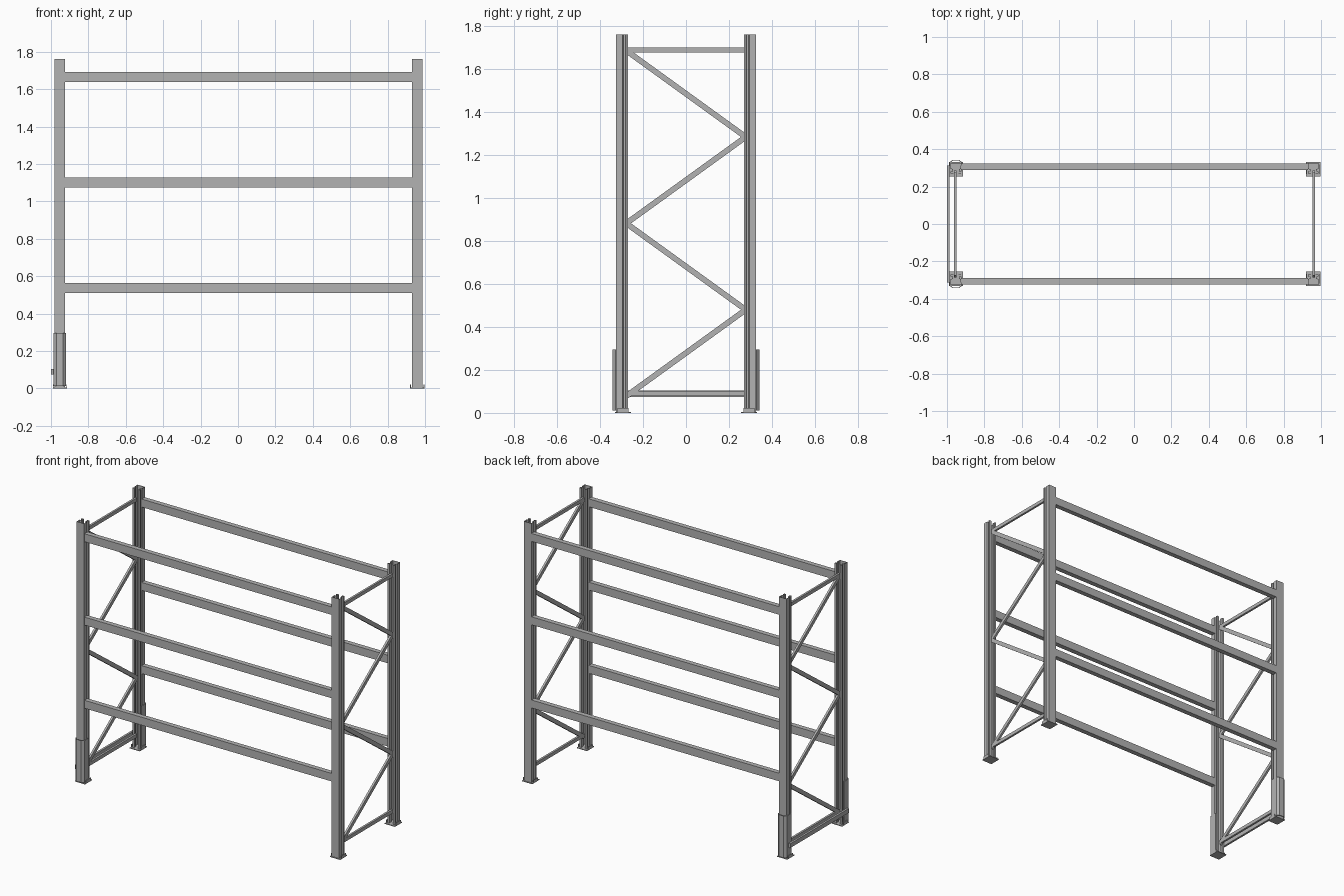
import bpy
import math
from mathutils import Vector

if "Cube" in bpy.data.objects:
    bpy.data.objects.remove(bpy.data.objects["Cube"], do_unlink=True)

steel = bpy.data.materials.new("steel_grey")
steel.use_nodes = True
GREY = (0.45, 0.45, 0.45, 1)
steel.diffuse_color = GREY
steel.node_tree.nodes["Principled BSDF"].inputs["Base Color"].default_value = GREY

HEIGHT = 1.76
POST_Y = 0.326                       # outer face of the uprights
FRAMES = {"right": -0.952, "left": 0.958}
ENDS = {"front": -1, "back": 1}


def add_mesh(name, verts, faces):
    mesh = bpy.data.meshes.new(name)
    mesh.from_pydata(verts, [], faces)
    mesh.materials.append(steel)
    obj = bpy.data.objects.new(name, mesh)
    bpy.context.collection.objects.link(obj)
    return obj


def box(name, low, high):
    verts = [(x, y, z) for x in (low[0], high[0])
             for y in (low[1], high[1]) for z in (low[2], high[2])]
    faces = [(0, 1, 3, 2), (4, 6, 7, 5), (0, 4, 5, 1),
             (2, 3, 7, 6), (0, 2, 6, 4), (1, 5, 7, 3)]
    return add_mesh(name, verts, faces)


def sheet(name, half, x, y, side, z0, z1, thick):
    """Folded sheet: mirrored half section (x offset, depth inwards), extruded up."""
    section = [(-u, v) for u, v in reversed(half)] + half
    pts = [(x + u, side * (y - v)) for u, v in section]
    n = len(pts)
    verts = [(*p, z) for z in (z0, z1) for p in pts]
    faces = [(i, i + 1, n + i + 1, n + i) for i in range(n - 1)]
    if side > 0:
        faces = [f[::-1] for f in faces]
    obj = add_mesh(name, verts, faces)
    solid = obj.modifiers.new("thickness", "SOLIDIFY")
    solid.thickness = thick
    solid.offset = -1
    return obj


def brace(name, x, start, end, width=0.026, depth=0.014):
    """Flat bar in the side plane between two (y, z) points."""
    a, b = Vector(start), Vector(end)
    length = (b - a).length
    bar = box(name, (-depth / 2, -length / 2, -width / 2),
              (depth / 2, length / 2, width / 2))
    mid = (a + b) / 2
    bar.location = (x, mid.x, mid.y)
    bar.rotation_euler.x = math.atan2(b.y - a.y, b.x - a.x)


# Section halves
POST = [(0.028, 0), (0.028, 0.031), (0.018, 0.035), (0.018, 0.044),
        (0.028, 0.046), (0.028, 0.056), (0.013, 0.056)]
GUARD = [(0.018, 0), (0.034, 0.014), (0.034, 0.062)]

for frame, x in FRAMES.items():
    for end, side in ENDS.items():
        tag = f"{end}_{frame}"
        # Upright and its foot
        sheet(f"upright_{tag}", POST, x, POST_Y, side, 0.003, HEIGHT, 0.003)
        y0, y1 = sorted((side * 0.255, side * 0.331))
        box(f"foot_plate_{tag}", (x - 0.038, y0, 0), (x + 0.038, y1, 0.005))
        w0, w1 = sorted((side * 0.268, side * 0.318))
        for edge in (-1, 1):
            a, b = sorted((x + edge * 0.034, x + edge * 0.038))
            box(f"foot_flange_{tag}", (a, w0, 0), (b, w1, 0.022))
        # Impact guards on one end frame only
        if frame == "right":
            sheet(f"guard_{tag}", GUARD, x - 0.001, 0.343, side, 0.012, 0.295, 0.004)

    # Horizontal braces and zigzag diagonals
    bx = x + 0.003 * (1 if x > 0 else -1)
    for name, z in (("lower", 0.091), ("upper", 1.688)):
        brace(f"{name}_brace_{frame}", bx, (-0.275, z), (0.275, z), 0.024)
    for i in range(4):
        s = -1 if i % 2 == 0 else 1
        brace(f"diagonal_brace_{frame}_{i + 1}", bx, (s * 0.278, 0.078 + i * 0.402),
              (-s * 0.278, 0.078 + (i + 1) * 0.402))

# Low protective rail joining the guards
box("guard_rail", (-1.0, -0.312, 0.075), (-0.986, 0.312, 0.104))

# Load beams
for level, z in enumerate((0.537, 1.1, 1.664), 1):
    for end, side in ENDS.items():
        y0, y1 = sorted((side * 0.29, side * 0.323))
        box(f"beam_{end}_{level}", (FRAMES["right"] + 0.028, y0, z - 0.027),
            (FRAMES["left"] - 0.028, y1, z + 0.027))
